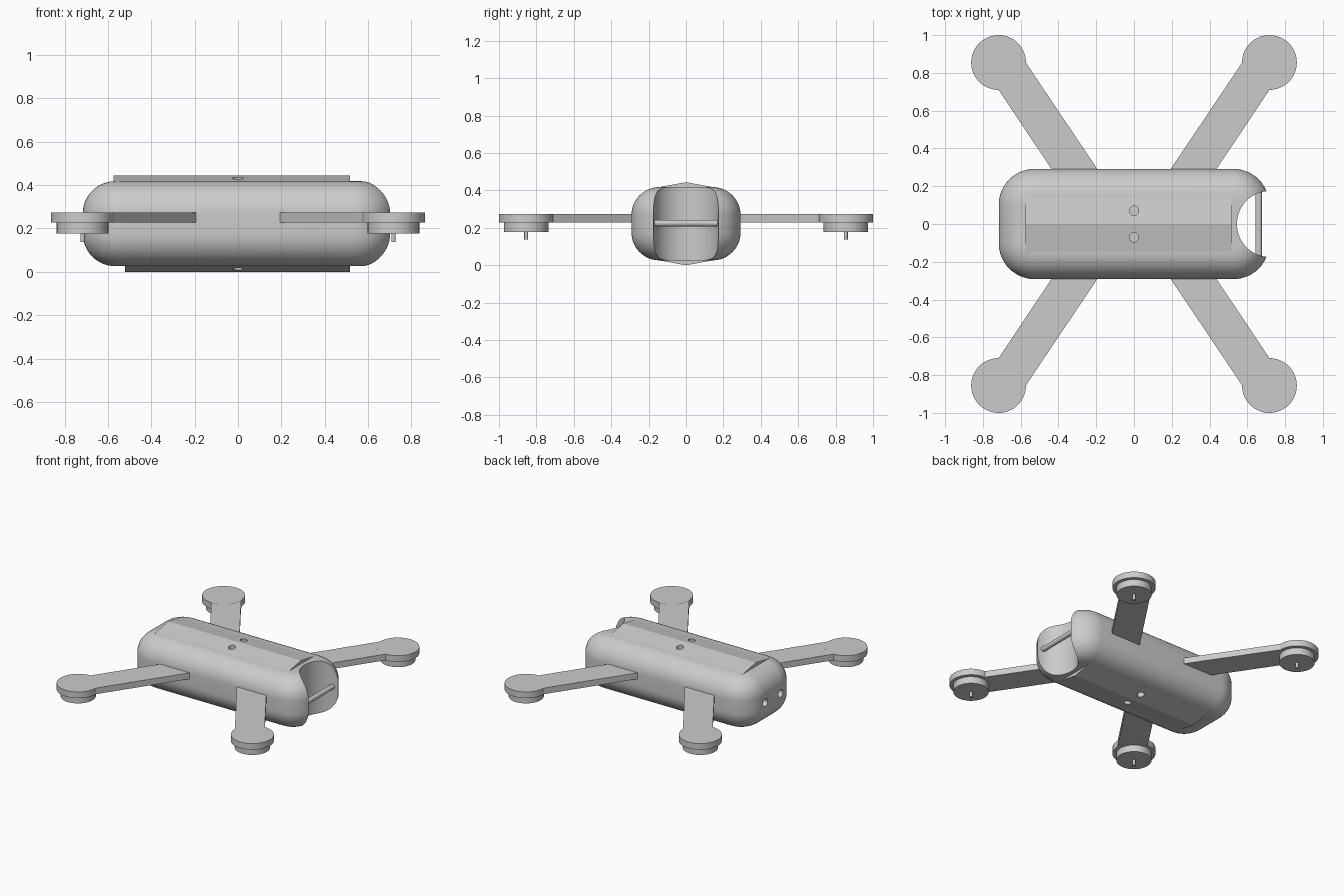
import bpy, bmesh
from math import sin, cos, pi, radians
from mathutils import Matrix, Vector

if "Cube" in bpy.data.objects:
    bpy.data.objects.remove(bpy.data.objects["Cube"])

MID = 0.222  # height of the body's middle plane


def finish(name, bm, angle=30):
    bmesh.ops.recalc_face_normals(bm, faces=bm.faces)
    me = bpy.data.meshes.new(name)
    bm.to_mesh(me)
    bm.free()
    ob = bpy.data.objects.new(name, me)
    bpy.context.collection.objects.link(ob)
    smooth(ob, angle)
    return ob


def smooth(ob, angle=30):
    bpy.ops.object.select_all(action='DESELECT')
    ob.select_set(True)
    bpy.context.view_layer.objects.active = ob
    bpy.ops.object.shade_smooth_by_angle(angle=radians(angle))


def add_cylinder(bm, a, b, r, seg=32):
    a, b = Vector(a), Vector(b)
    rot = (b - a).to_track_quat('Z', 'Y').to_matrix().to_4x4()
    bmesh.ops.create_cone(bm, cap_ends=True, segments=seg, radius1=r, radius2=r,
                          depth=(b - a).length, matrix=Matrix.Translation((a + b) / 2) @ rot)


def add_prism(bm, points, offset):
    face = bm.faces.new([bm.verts.new(p) for p in points])
    ext = bmesh.ops.extrude_face_region(bm, geom=[face], use_keep_orig=True)
    bmesh.ops.translate(bm, vec=offset,
                        verts=[g for g in ext['geom'] if isinstance(g, bmesh.types.BMVert)])


def cut(ob, cutter):
    bpy.context.view_layer.objects.active = ob
    mod = ob.modifiers.new("cut", 'BOOLEAN')
    mod.operation = 'DIFFERENCE'
    mod.solver = 'EXACT'
    mod.object = cutter
    bpy.ops.object.modifier_apply(modifier=mod.name)


def rounded_loop(bm, hx, hy, r, z, steps=12):
    loop = []
    for q, (sx, sy) in enumerate([(1, 1), (-1, 1), (-1, -1), (1, -1)]):
        for i in range(steps + 1):
            t = (q + i / steps) * pi / 2
            loop.append(bm.verts.new((sx * (hx - r) + r * cos(t),
                                      sy * (hy - r) + r * sin(t), z)))
    return loop


# Body: stacked rounded rectangles with rounded upper and lower edges
bm = bmesh.new()
R, HZ, N = 0.15, 0.196, 12
rings = []
for side in (-1, 1):
    for i in range(N + 1):
        t = (i / N if side > 0 else 1 - i / N) * pi / 2
        d = R * (1 - cos(t))
        rings.append(rounded_loop(bm, 0.716 - d, 0.292 - d, 0.19 - d,
                                  MID + side * (HZ - R + R * sin(t))))
for a, b in zip(rings, rings[1:]):
    for i in range(len(a)):
        j = (i + 1) % len(a)
        bm.faces.new((a[i], a[j], b[j], b[i]))
bm.faces.new(rings[0])
bm.faces.new(rings[-1])
body = finish("body", bm)

# Ridged plates on the top and underside
plates = []
for name, s, x0 in (("top_plate", 1, -0.575), ("bottom_plate", -1, -0.522)):
    bm = bmesh.new()
    profile = [(-0.155, 0.18), (0.155, 0.18), (0.155, 0.194), (0, 0.222), (-0.155, 0.194)]
    add_prism(bm, [(x0, y, MID + s * z) for y, z in profile], (0.517 - x0, 0, 0))
    plates.append(finish(name, bm, 5))

# Cutters: nose notch, screw holes and rear sockets
bm = bmesh.new()
add_cylinder(bm, (0.72, 0, -0.2), (0.72, 0, 0.7), 0.175, 64)
notch = finish("notch_cutter", bm)
bm = bmesh.new()
for y in (-0.07, 0.07):
    add_cylinder(bm, (0, y, 0.39), (0, y, 0.5), 0.025)
    add_cylinder(bm, (0, y, -0.06), (0, y, 0.054), 0.025)
for y in (-0.09, 0.09):
    add_cylinder(bm, (-0.8, y, 0.218), (-0.67, y, 0.218), 0.028)
holes = finish("hole_cutter", bm)
cut(body, notch)
for ob in [body] + plates:
    cut(ob, holes)
    smooth(ob, 30 if ob is body else 5)
for ob in (notch, holes):
    bpy.data.objects.remove(ob)

# Crossbar in the nose notch
bm = bmesh.new()
add_cylinder(bm, (0.66, -0.185, 0.225), (0.66, 0.185, 0.225), 0.018, 24)
finish("nose_bar", bm)

# Four arms, each with a mount, a motor and a shaft
for label_x, sx in (("right", 1), ("left", -1)):
    for label_y, sy in (("back", 1), ("front", -1)):
        label = label_y + "_" + label_x
        cx, cy = sx * 0.717, sy * 0.855
        bm = bmesh.new()
        outline = [(0.133, 0.2), (0.376, 0.2), (0.717, 0.71), (0.717, 0.855), (0.573, 0.855)]
        add_prism(bm, [(sx * x, sy * y, 0.2285) for x, y in outline], (0, 0, 0.0455))
        finish(label + "_arm", bm)
        for part, z0, z1, r, seg in (("mount", 0.228, 0.2745, 0.145, 64),
                                     ("motor", 0.177, 0.229, 0.119, 64),
                                     ("shaft", 0.137, 0.18, 0.01, 16)):
            bm = bmesh.new()
            add_cylinder(bm, (cx, cy, z0), (cx, cy, z1), r, seg)
            finish(label + "_" + part, bm)
